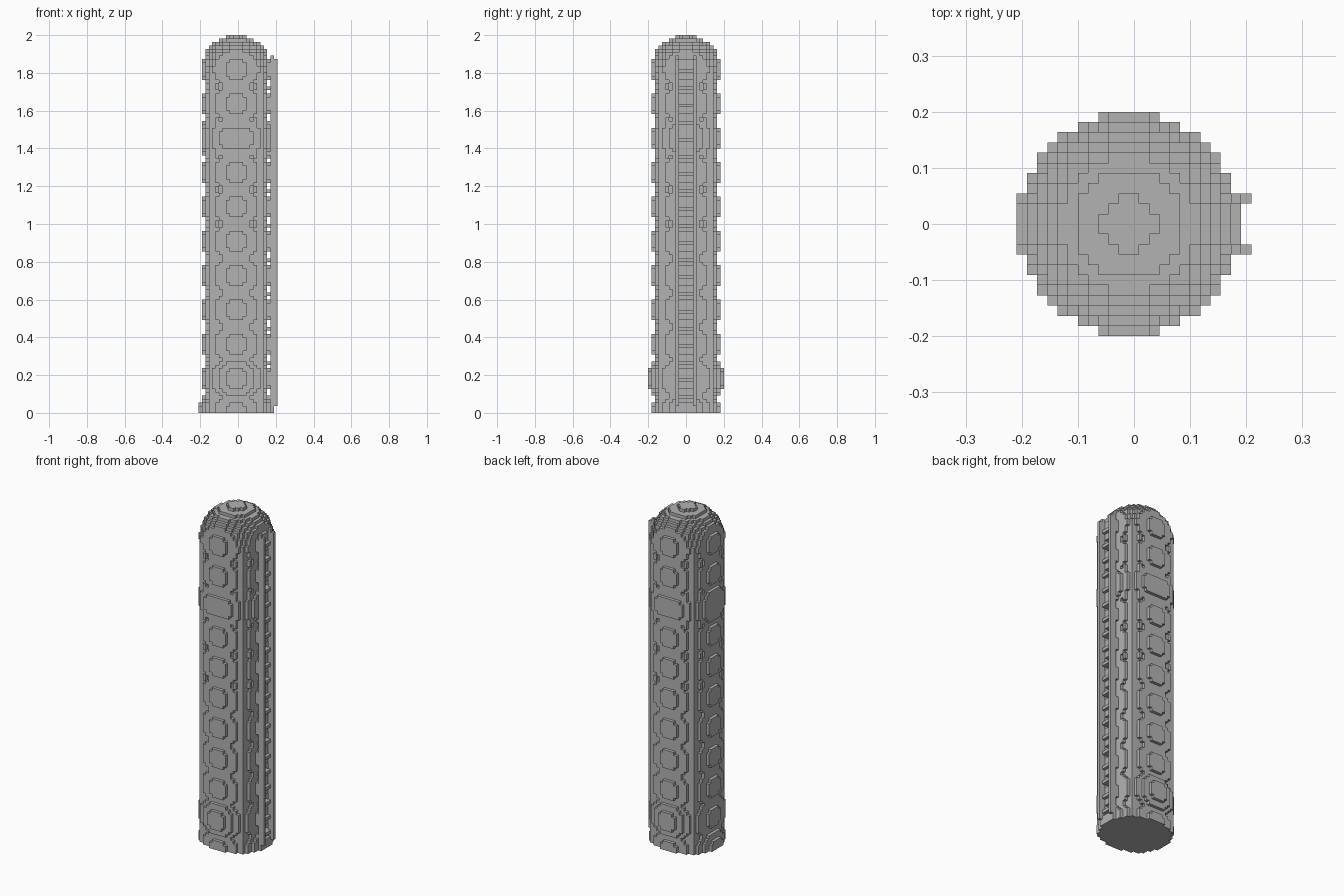
import bpy
import bmesh
from mathutils import Vector

cube = bpy.data.objects.get("Cube")
if cube:
    bpy.data.objects.remove(cube, do_unlink=True)

HEIGHT = 110                # tower height in blocks
S = 2 / HEIGHT              # block size
CORE = 8                    # half width of the square shaft
DOME_Z = 99                 # centre height of the dome
SIDES = ("front", "back", "right", "left")

grey = bpy.data.materials.new("stone_grey")
grey.use_nodes = True
grey.diffuse_color = (0.45, 0.45, 0.45, 1)
grey.node_tree.nodes["Principled BSDF"].inputs["Base Color"].default_value = grey.diffuse_color

parts = {}


def box(name, xs, ys, zs):
    """Add a box of blocks to a part."""
    cells = parts.setdefault(name, set())
    cells.update((x, y, z) for x in range(*xs) for y in range(*ys) for z in range(*zs))


def strip(name, side, half, depth, z, start=None):
    """Add a row of blocks centred on one side, or a mirrored pair of blocks."""
    for u in range(-half, half):
        if start is not None and -start <= u < start:
            continue
        cell = {"front": (u, -1 - depth, z), "back": (u, depth, z),
                "right": (-1 - depth, u, z), "left": (depth, u, z)}[side]
        parts.setdefault(name, set()).add(cell)


def medallion(name, side, centre, depth, widths):
    """Add a stepped octagon; widths run from its middle row outwards."""
    for i, half in enumerate(widths):
        for z in (centre + i, centre - 1 - i):
            if z >= 0:
                strip(name, side, half, depth, z)


# Square shaft
box("shaft", (-CORE, CORE), (-CORE, CORE), (0, DOME_Z))

# Stepped dome
parts["dome"] = {
    (x, y, z)
    for x in range(-9, 9) for y in range(-9, 9) for z in range(DOME_Z, HEIGHT)
    if (x + .5) ** 2 + (y + .5) ** 2 + (z + .5 - DOME_Z) ** 2 < 118}

SMALL = (3, 3, 2)
LARGE = (5, 5, 5, 4, 3)
WIDE = (5, 5, 4)

for side in SIDES:
    lateral = side in ("right", "left")
    # Wavy backing strip
    for z in range(103):
        k = round((z + .5) / 10)
        step = int(abs(z + .5 - 10 * k))
        half = (6, 6, 6, 5, 4)[step]
        if k in (1, 8) or (k == 0 and lateral):
            half += 1
        strip(side + "_backing", side, half, CORE, z)
    # Raised medallions
    name = side + "_medallions"
    raised = 0 if lateral else 1
    for k in range(11):
        if k == raised:
            medallion(name, side, 10 * k, CORE + 1, LARGE)
            medallion(name, side, 10 * k, CORE + 2, SMALL)
        elif k == 8:
            medallion(name, side, 10 * k, CORE + 1, LARGE if lateral else WIDE)
        else:
            medallion(name, side, 10 * k, CORE + 1, SMALL)
    # Studs between the upper medallions
    for mid in range(55, 100, 10):
        for z in (mid - 1, mid):
            strip(side + "_studs", side, 6, CORE, z, start=5)

# Ladder rails and rungs
for y in (2, -3):
    box("ladder_rails", (10, 11), (y, y + 1), (2, 104))
    box("ladder_rails", (11, 12), (y, y + 1), (2, 103))
for z in range(4, 103, 5):
    box("ladder_rungs", (9, 11), (-2, 2), (z, z + 1))

# Turn each part into a mesh of its exposed block faces
solid = set().union(*parts.values())
AXES = [Vector(a) for a in ((1, 0, 0), (0, 1, 0), (0, 0, 1))]
used = set()
for name, cells in parts.items():
    bm = bmesh.new()
    verts = {}

    def corner(p):
        key = tuple(round(c) for c in p)
        if key not in verts:
            verts[key] = bm.verts.new(((key[0] - .5) * S, key[1] * S, key[2] * S))
        return verts[key]

    for cell in sorted(cells - used):
        base = Vector(cell)
        for i in range(3):
            n, a, b = AXES[i], AXES[(i + 1) % 3], AXES[(i + 2) % 3]
            for sign in (1, -1):
                if tuple(int(c) for c in base + n * sign) in solid:
                    continue
                o = base + n if sign > 0 else base
                loop = [o, o + a, o + a + b, o + b][::sign]
                bm.faces.new([corner(p) for p in loop])
    used |= cells
    mesh = bpy.data.meshes.new(name)
    bm.to_mesh(mesh)
    bm.free()
    mesh.materials.append(grey)
    bpy.context.scene.collection.objects.link(bpy.data.objects.new(name, mesh))
